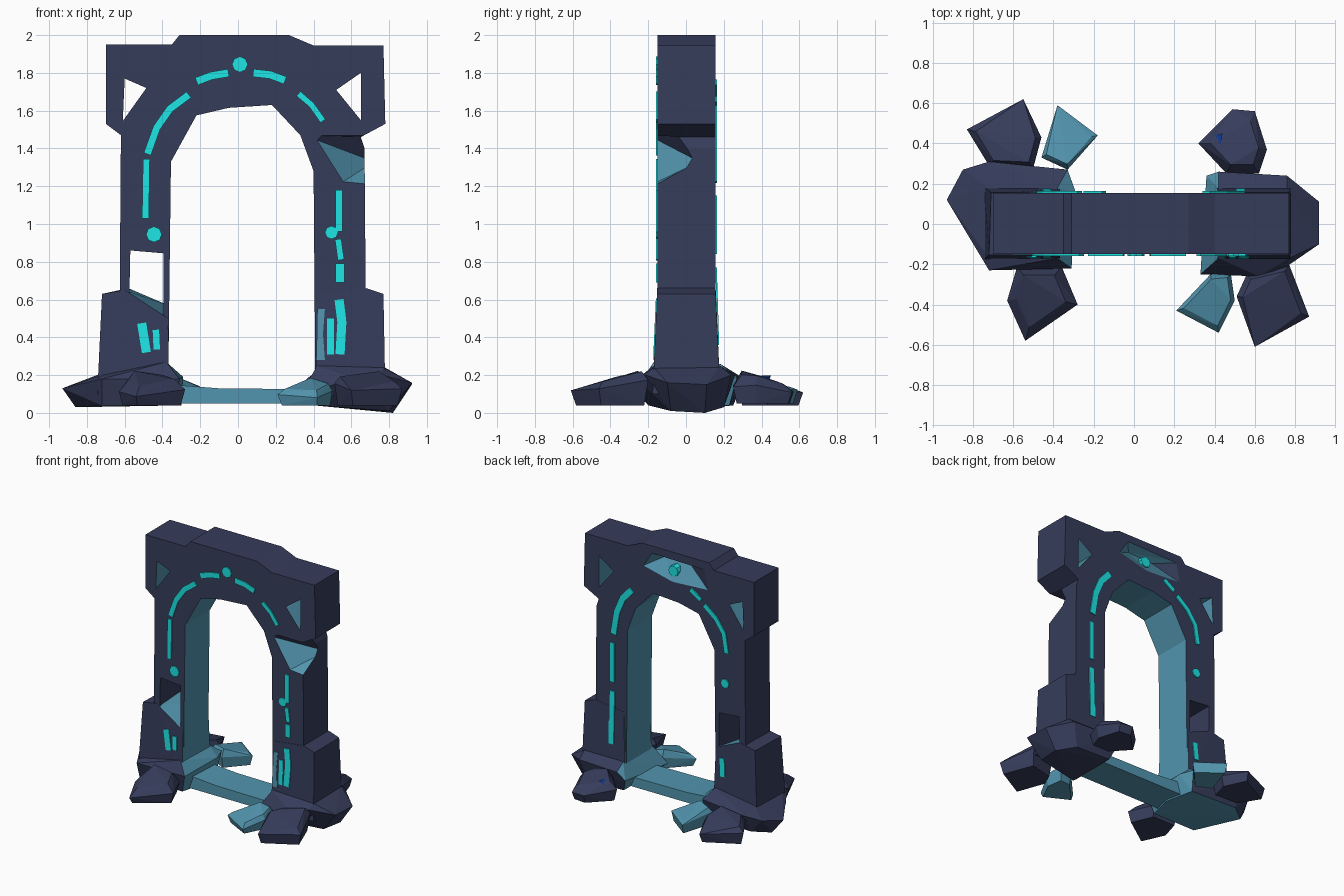
import bpy, bmesh, math
from mathutils import Vector

if "Cube" in bpy.data.objects:
    bpy.data.objects.remove(bpy.data.objects["Cube"])

def material(name, rgb):
    m = bpy.data.materials.new(name)
    m.diffuse_color = (*rgb, 1)
    m.use_nodes = True
    m.node_tree.nodes["Principled BSDF"].inputs["Base Color"].default_value = m.diffuse_color
    return m

STONE = material("dark slate stone", (0.037, 0.046, 0.105))
TEAL = material("teal stone", (0.085, 0.30, 0.43))
GLOW = material("cyan rune", (0.013, 0.78, 0.78))
BLUE = material("deep blue", (0.005, 0.045, 0.30))
MATS = [STONE, TEAL, GLOW, BLUE]

def finish(name, bm, rule=None, index=0):
    bmesh.ops.recalc_face_normals(bm, faces=bm.faces[:])
    bm.normal_update()
    for f in bm.faces:
        f.material_index = rule(f) if rule else index
    me = bpy.data.meshes.new(name)
    bm.to_mesh(me)
    bm.free()
    for m in MATS:
        me.materials.append(m)
    ob = bpy.data.objects.new(name, me)
    bpy.context.collection.objects.link(ob)
    return ob

def hull(name, pts, rule=None, index=0):
    bm = bmesh.new()
    for p in pts:
        bm.verts.new(p)
    bmesh.ops.convex_hull(bm, input=bm.verts[:])
    loose = [v for v in bm.verts if not v.link_faces]
    bmesh.ops.delete(bm, geom=loose, context='VERTS')
    bmesh.ops.dissolve_limit(bm, angle_limit=0.02, verts=bm.verts[:], edges=bm.edges[:])
    return finish(name, bm, rule, index)

def loft(name, a_pts, b_pts, rule=None, index=0):
    # solid between two matching loops
    bm = bmesh.new()
    a = [bm.verts.new(p) for p in a_pts]
    b = [bm.verts.new(p) for p in b_pts]
    bm.faces.new(a)
    bm.faces.new(b[::-1])
    for i in range(len(a)):
        j = (i + 1) % len(a)
        bm.faces.new((a[i], b[i], b[j], a[j]))
    return finish(name, bm, rule, index)

def prism(name, outline, y0, y1, rule=None, index=0):
    return loft(name, [(x, y0, z) for x, z in outline], [(x, y1, z) for x, z in outline],
                rule, index)

def rock(name, ring, low, mid, top, shrink=0.8, index=0):
    # three scaled copies of a footprint, sloping down away from the gate
    cx = sum(p[0] for p in ring) / len(ring)
    cy = sum(p[1] for p in ring) / len(ring)
    pts = []
    for k, (s, z) in enumerate(((0.88, low), (1, mid), (shrink, top))):
        for i, (x, y) in enumerate(ring):
            dz = 0.012 * math.sin(2.3 * i + k) + 0.2 * (0.42 - abs(y)) * k / 2 if k else 0
            pts.append((cx + (x - cx) * s, cy + (y - cy) * s, z + dz))
    return hull(name, pts, index=index)

def plate(name, loop, side, index=2, thick=0.008):
    # thin plate lying on the front (-1) or back (1) wall
    def ring(t):
        base = (0.150 if side < 0 else 0.155) + t
        return [(x, side * (base + max(0, 0.64 - z) * 0.045), z) for x, z in loop]
    loft(name, ring(0), ring(thick), index=index)

def strip(name, path, width, side):
    pts = [Vector(p) for p in path]
    left, right = [], []
    for i, p in enumerate(pts):
        d = (pts[min(i + 1, len(pts) - 1)] - pts[max(i - 1, 0)]).normalized()
        nrm = Vector((-d.y, d.x)) * width / 2
        left.append(p + nrm)
        right.append(p - nrm)
    plate(name, left + right[::-1], side)

def disc(x, z, r, n=8):
    return [(x + r * math.cos(2 * math.pi * i / n), z + r * math.sin(2 * math.pi * i / n))
            for i in range(n)]

# Arch frame with teal reveal
inner = [(-.37, .1), (-.355, 1.33), (-.22, 1.575), (-.05, 1.615), (.18, 1.63),
         (.33, 1.47), (.40, 1.28), (.41, .1)]
outer = [(.68, .1), (.67, 1.40), (.65, 1.46), (.78, 1.53), (.77, 1.945), (.40, 1.945),
         (.27, 2.0), (-.31, 2.0), (-.35, 1.95), (-.70, 1.95), (-.70, 1.53),
         (-.62, 1.47), (-.63, .1)]

def reveal(f):
    c = f.calc_center_median()
    return 1 if abs(f.normal.y) < .5 and -.38 < c.x < .415 and .2 < c.z < 1.7 else 0

frame = prism("arch_frame", inner + outer, -.15, .155, reveal)

# Broken openings and chips cut from the frame
cutters = [
    prism("left_corner_hole", [(-.60, 1.77), (-.485, 1.72), (-.61, 1.545)], -.4, .4, index=1),
    prism("right_corner_hole", [(.65, 1.80), (.52, 1.71), (.65, 1.55)], -.4, .4, index=1),
    prism("left_pillar_gap", [(-.57, .86), (-.395, .845), (-.395, .40), (-.58, .40)], -.4, .4),
    hull("right_pillar_chip", [(.35, -.2, 1.47), (.72, -.2, 1.47), (.72, -.2, 1.18),
                               (.52, -.2, 1.20), (.72, .07, 1.33), (.72, 0, 1.46)],
         lambda f: 1 if f.normal.z < -.2 else 0),
    hull("back_crown_chip", [(-.34, .17, 1.76), (.0, .17, 1.74), (.29, .17, 1.81), (.20, .17, 1.95),
                             (-.30, .17, 1.94), (-.10, .08, 1.90), (.12, .08, 1.91)],
         lambda f: 1 if f.calc_center_median().x > -.2 else 0),
]
for c in cutters:
    m = frame.modifiers.new(c.name, 'BOOLEAN')
    m.operation = 'DIFFERENCE'
    m.solver = 'EXACT'
    m.object = c
dg = bpy.context.evaluated_depsgraph_get()
cut = bpy.data.meshes.new_from_object(frame.evaluated_get(dg))
frame.modifiers.clear()
frame.data = cut
for c in cutters:
    bpy.data.objects.remove(c, do_unlink=True)

# Pillar plinths
hull("left_plinth", [(-.72, -.153, .63), (-.60, -.153, .65), (-.37, -.156, .50),
                     (-.37, .158, .57), (-.58, .157, .66), (-.71, .157, .63),
                     (-.745, -.177, .1), (-.745, .182, .1), (-.365, -.177, .1), (-.365, .182, .1)],
     lambda f: 1 if (f.normal.z > .4 and f.calc_center_median().x > -.6) or f.normal.x > .8 else 0)
hull("right_plinth", [(.77, -.153, .63), (.68, -.153, .66), (.43, -.153, .63),
                      (.77, .157, .63), (.68, .157, .66), (.43, .157, .63),
                      (.78, -.177, .1), (.78, .182, .1), (.405, -.177, .1), (.405, .182, .1)],
     lambda f: 1 if f.normal.x < -.8 else 0)

# Rocky feet under the pillars
hull("left_foot", [(-.72, -.17, .2), (-.38, -.17, .27), (-.38, .18, .26), (-.72, .18, .21),
                   (-.93, .12, .13), (-.85, .27, .16), (-.72, .31, .18), (-.33, .27, .19),
                   (-.29, .16, .19), (-.31, -.22, .18), (-.72, -.23, .18), (-.86, .16, .03),
                   (-.72, -.19, .04), (-.35, -.19, .04), (-.30, 0, .04), (-.35, .23, .04),
                   (-.74, .25, .04)],
     lambda f: 1 if f.normal.z < -.7 or f.normal.x > .6 else 0)
hull("right_foot", [(.77, -.17, .24), (.42, -.17, .25), (.42, .18, .25), (.76, .18, .25),
                    (.36, .24, .14), (.42, .26, .2), (.76, .24, .2), (.92, .11, .15),
                    (.92, -.10, .16), (.76, -.21, .2), (.62, -.26, .18), (.33, -.25, .1),
                    (.82, .10, 0), (.80, -.08, .01), (.40, -.2, .04), (.40, .2, .04), (.70, .2, .03)],
     lambda f: 1 if f.normal.x < -.6 else 0)

# Threshold bar
prism("threshold", [(-.36, .05), (.42, .05), (.42, .125), (-.1, .13), (-.36, .15)],
      -.13, .13, index=1)

# Loose rocks around the feet
rock("rock_back_left", [(-.83, .47), (-.55, .62), (-.46, .43), (-.50, .28), (-.72, .29)],
     .04, .13, .17)
rock("rock_back_inner", [(-.38, .59), (-.18, .44), (-.33, .27), (-.46, .33)],
     .05, .13, .16, index=1)
rock("rock_back_right", [(.32, .40), (.49, .57), (.60, .56), (.66, .37), (.62, .25), (.46, .25)],
     .05, .13, .18, .7)
rock("rock_front_left", [(-.58, -.21), (-.63, -.38), (-.54, -.58), (-.28, -.40), (-.36, -.21)],
     .04, .11, .17, .7)
rock("rock_front_inner", [(.38, -.25), (.21, -.43), (.42, -.54), (.50, -.38), (.48, -.24)],
     .04, .10, .14, index=1)
rock("rock_front_right", [(.51, -.36), (.60, -.61), (.87, -.46), (.77, -.20), (.56, -.25)],
     .04, .14, .17)
hull("blue_fleck", [(.37, .38, .165), (.40, .44, .172), (.44, .45, .198), (.43, .40, .198),
                    (.40, .39, .158)], index=3)

# Glowing runes: front wall, then back wall
prism("crown_gem", disc(.01, 1.845, .042), -.158, .145, index=2)
front = [
    ([(-.22, 1.755), (-.14, 1.785), (-.05, 1.80)], .042),
    ([(.08, 1.80), (.17, 1.79), (.25, 1.76)], .042),
    ([(.32, 1.69), (.39, 1.63), (.45, 1.545)], .032),
    ([(-.26, 1.685), (-.36, 1.61), (-.43, 1.51), (-.48, 1.37)], .04),
    ([(-.485, 1.345), (-.49, 1.03)], .036),
    ([(.535, 1.18), (.535, .96)], .036),
    ([(.53, .92), (.545, .81)], .034),
    ([(.54, .79), (.54, .69)], .045),
    ([(.535, .60), (.55, .48), (.54, .31)], .048),
    ([(.49, .50), (.49, .31)], .035),
    ([(-.51, .475), (-.485, .32)], .048),
    ([(-.435, .44), (-.43, .335)], .034),
]
back = [
    ([(.36, 1.61), (.44, 1.52), (.49, 1.40), (.52, 1.22)], .05),
    ([(.53, 1.15), (.53, .84)], .038),
    ([(.53, .77), (.53, .36)], .045),
    ([(-.15, 1.75), (-.24, 1.69)], .035),
    ([(-.27, 1.66), (-.37, 1.58), (-.44, 1.48), (-.465, 1.33)], .038),
    ([(-.43, .50), (-.44, .36)], .04),
]
for label, side, runes in (("front", -1, front), ("back", 1, back)):
    for i, (path, w) in enumerate(runes):
        strip(f"{label}_rune_{i + 1}", path, w, side)
plate("left_rune_dot", disc(-.445, .945, .042), -1)
plate("right_rune_dot", disc(.495, .955, .035), -1)
plate("back_rune_dot", disc(-.45, 1.09, .036), 1)

# Teal worn edge low on the right pillar
plate("worn_edge", [(.415, .28), (.46, .28), (.45, .42), (.46, .55), (.42, .55)], -1, 1, .0065)
